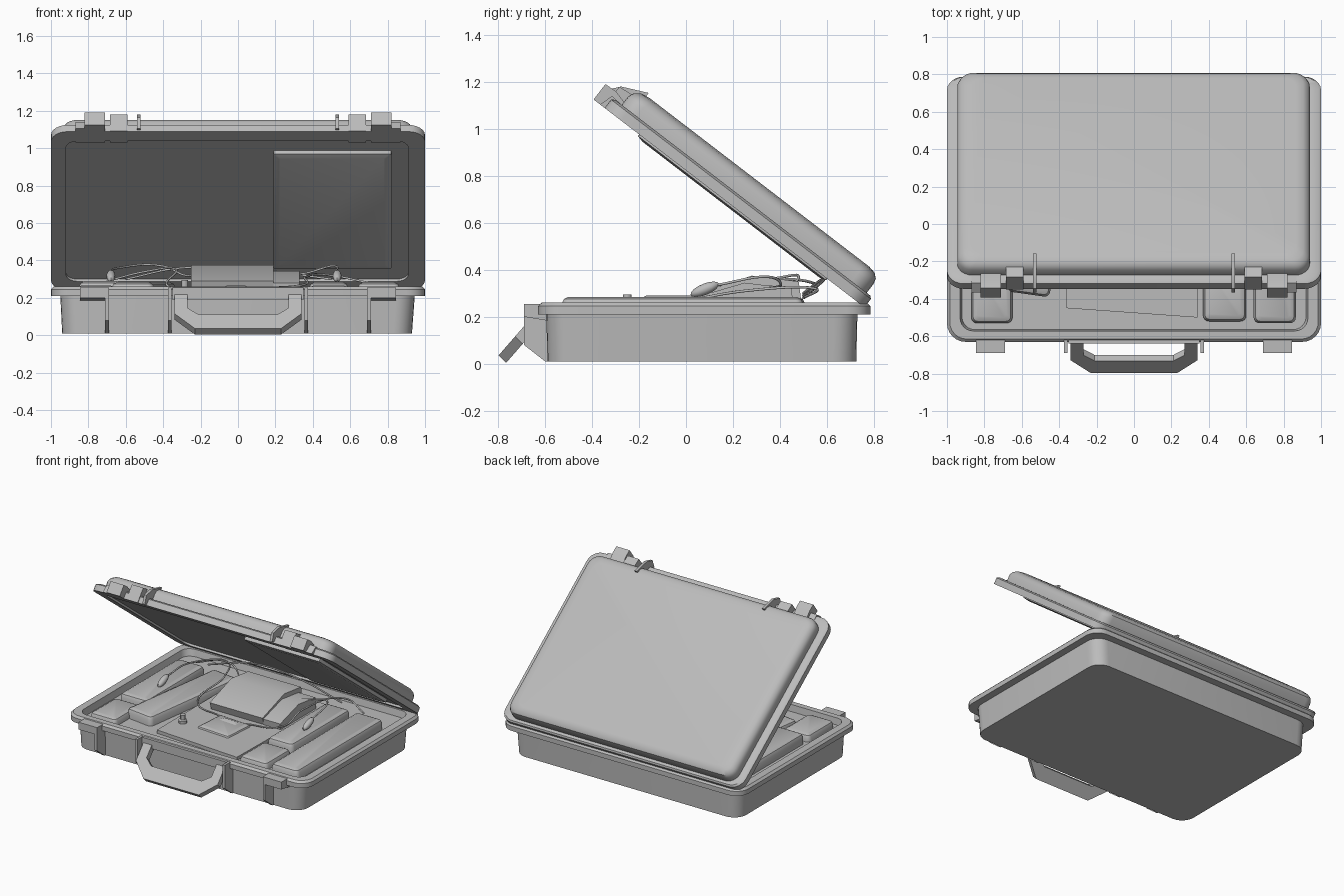
import bpy, bmesh, math
from mathutils import Vector

if "Cube" in bpy.data.objects:
    bpy.data.objects.remove(bpy.data.objects["Cube"])

GREY = bpy.data.materials.new("grey")
GREY.diffuse_color = (0.5, 0.5, 0.5, 1)
GREY.use_nodes = True
GREY.node_tree.nodes["Principled BSDF"].inputs["Base Color"].default_value = GREY.diffuse_color
TILT = math.radians(37.5)


def make(name, verts, faces, lid=False, angle=35):
    me = bpy.data.meshes.new(name)
    me.from_pydata(verts, [], faces)
    bm = bmesh.new()
    bm.from_mesh(me)
    bmesh.ops.recalc_face_normals(bm, faces=bm.faces)
    bm.to_mesh(me)
    bm.free()
    me.materials.append(GREY)
    ob = bpy.data.objects.new(name, me)
    bpy.context.collection.objects.link(ob)
    if lid:                                   # lid parts share the hinge frame
        ob.location = (0, 0.76, 0.24)
        ob.rotation_euler.x = -TILT
    bpy.ops.object.select_all(action='DESELECT')
    ob.select_set(True)
    bpy.context.view_layer.objects.active = ob
    bpy.ops.object.shade_smooth_by_angle(angle=math.radians(angle))
    return ob


def loft(name, sections, lid=False, seg=6):
    """Stack of rounded rectangles (x0, x1, y0, y1, radius, z), capped."""
    verts, faces = [], []
    for x0, x1, y0, y1, r, z in sections:
        for cx, cy, a0 in ((x1 - r, y1 - r, 0), (x0 + r, y1 - r, 90),
                           (x0 + r, y0 + r, 180), (x1 - r, y0 + r, 270)):
            for i in range(seg + 1):
                a = math.radians(a0 + 90 * i / seg)
                verts.append((cx + r * math.cos(a), cy + r * math.sin(a), z))
    n = 4 * (seg + 1)
    for k in range(len(sections) - 1):
        for i in range(n):
            j = (i + 1) % n
            faces.append((k*n + i, k*n + j, k*n + n + j, k*n + n + i))
    faces += [tuple(range(n)), tuple(range(len(verts) - n, len(verts)))]
    return make(name, verts, faces, lid)


def prism(name, profile, x0, x1, lid=False):
    """Extrude a (y, z) profile along x."""
    n = len(profile)
    verts = [(x, y, z) for x in (x0, x1) for y, z in profile]
    faces = [(i, (i+1) % n, n + (i+1) % n, n + i) for i in range(n)]
    faces += [tuple(range(n)), tuple(range(n, 2*n))]
    return make(name, verts, faces, lid)


def pad(name, x0, x1, y0, y1, z, r=0.03, turn=0):
    """Soft-edged block resting on the tray floor."""
    cx, cy = (x0 + x1) / 2, (y0 + y1) / 2
    w, d = (x1 - x0) / 2, (y1 - y0) / 2
    ob = loft(name, [(-w, w, -d, d, r, 0.19), (-w, w, -d, d, r, z - 0.03),
                     (-w + 0.01, w - 0.01, -d + 0.01, d - 0.01, r * 0.8, z - 0.01),
                     (-w + 0.03, w - 0.03, -d + 0.03, d - 0.03, r * 0.5, z)], seg=4)
    ob.location = (cx, cy, 0)
    ob.rotation_euler.z = math.radians(turn)
    return ob


def wire(name, pts, r=0.006):
    cu = bpy.data.curves.new(name, 'CURVE')
    cu.dimensions = '3D'
    cu.bevel_depth, cu.bevel_resolution, cu.resolution_u = r, 1, 8
    sp = cu.splines.new('BEZIER')
    sp.bezier_points.add(len(pts) - 1)
    for b, p in zip(sp.bezier_points, pts):
        b.co = p
        b.handle_left_type = b.handle_right_type = 'AUTO'
    cu.materials.append(GREY)
    bpy.context.collection.objects.link(bpy.data.objects.new(name, cu))


# Lower case with flange and recessed tray
loft("base_case", [(-.94, .93, -.59, .725, .1, .01), (-.95, .945, -.595, .73, .1, .21),
                   (-1, 1, -.63, .785, .1, .21), (-1, 1, -.63, .785, .1, .245),
                   (-.985, .985, -.615, .77, .09, .26), (-.93, .93, -.572, .72, .07, .26),
                   (-.92, .92, -.565, .71, .07, .21)])

# Lid: recessed lining, rim, then rounded shell
loft("lid", [(-.92, .91, -1.31, -.08, .06, .015), (-.92, .91, -1.31, -.08, .06, 0),
             (-1, 1, -1.395, 0, .09, 0), (-1, 1, -1.395, 0, .09, .045),
             (-.985, .985, -1.38, -.01, .08, .055), (-.945, .94, -1.345, -.03, .08, .055),
             (-.945, .94, -1.345, -.03, .08, .1), (-.935, .93, -1.335, -.035, .08, .125),
             (-.91, .905, -1.31, -.055, .07, .143), (-.87, .865, -1.27, -.09, .06, .15)], lid=True)
loft("lid_pocket", [(.19, .82, -1.21, -.2, .01, .02), (.19, .82, -1.21, -.2, .01, -.008),
                    (.22, .79, -1.18, -.23, .01, -.016)], lid=True, seg=2)

# Mirrored latches, lugs and fins
foot = [(-.58, .255), (-.69, .255), (-.69, .08), (-.6, .01), (-.58, .01)]
lug = [(-.58, .255), (-.69, .255), (-.69, .2), (-.6, .185), (-.58, .185)]
for s, side in ((-1, "left"), (1, "right")):
    prism(side + "_lid_latch", [(-1.3, 0), (-1.454, 0), (-1.454, .083), (-1.40, .085),
                                (-1.3, .06)], s * .71, s * .82, True)
    prism(side + "_lid_latch_wing", [(-1.3, 0), (-1.42, 0), (-1.40, .06), (-1.3, .05)],
          s * .82, s * .87, True)
    prism(side + "_lid_clasp", [(-1.3, .0), (-1.40, .0), (-1.40, .11), (-1.3, .12)],
          s * .59, s * .685, True)
    prism(side + "_lid_fin", [(-1.28, .05), (-1.42, .0), (-1.44, .06), (-1.395, .115),
                              (-1.285, .165)], s * .52, s * .54, True)
    prism(side + "_base_latch", lug, s * .71, s * .845)
    prism(side + "_base_latch_fin", foot, s * .69, s * .71)
    prism(side + "_handle_fin", foot, s * .355, s * .373)

# Tilted carrying handle, built as half a U and mirrored
outer = [(.34, .23), (.34, .1), (.23, .02), (0, .02)]
inner = [(.27, .23), (.27, .13), (.21, .095), (0, .095)]
verts, faces = [], []
for path in (outer, inner):
    for dy, dz in ((-.016, .016), (.016, -.016)):
        verts += [(x, -.625 + (z - .2) * .87 + dy, z + dz) for x, z in path]
for i in range(3):
    for a, b in ((0, 4), (4, 12), (12, 8), (8, 0)):
        faces.append((a + i, a + i + 1, b + i + 1, b + i))
faces.append((0, 4, 12, 8))
handle = make("handle", verts, faces)
handle.modifiers.new("mirror", 'MIRROR')
prism("handle_mount", [(-.59, .19), (-.64, .19), (-.64, .255), (-.59, .255)], -.35, .35)

# Padded blocks in the tray
pad("left_front_block", -.87, -.65, -.53, -.22, .265)
pad("left_outer_pad", -.85, -.62, -.2, .5, .29)
pad("left_inner_pad", -.62, -.39, -.38, .5, .285, turn=-8)
pad("right_front_block", .37, .6, -.52, -.22, .265)
pad("right_inner_pad", .38, .59, -.2, .5, .285)
pad("right_outer_pad", .64, .865, -.53, .5, .285)
make("centre_plate", [(x, y, z) for z in (.2, .235)
                      for x, y in ((-.36, -.45), (.34, -.5), (.36, .55), (-.36, .55))],
     [(0, 1, 2, 3), (4, 5, 6, 7), (0, 1, 5, 4), (1, 2, 6, 5), (2, 3, 7, 6), (3, 0, 4, 7)])

# Control box with sloping top, side wedge and keypad
box = prism("control_box", [(.05, .2), (.02, .29), (.28, .375), (.48, .35), (.5, .2)], -.25, .19)
wedge = prism("box_wedge", [(.04, .2), (.03, .28), (.25, .345), (.45, .32), (.46, .2)], .19, .33)
pad("keypad", -.15, .13, -.28, -.02, .255, .015, -4)
pad("keypad_screen", -.09, .07, -.12, -.05, .265, .01, -4)

# Knob on the plate
loft("knob", [(-.315, -.255, -.28, -.22, .03, .23), (-.315, -.255, -.28, -.22, .03, .255),
              (-.303, -.267, -.268, -.232, .018, .26), (-.303, -.267, -.268, -.232, .018, .295)], seg=3)

# Oval caps on the pads and the wires that lead to the box
for name, x in (("left_cap", -.68), ("right_cap", .53)):
    bm = bmesh.new()
    bmesh.ops.create_uvsphere(bm, u_segments=12, v_segments=8, radius=1)
    bmesh.ops.scale(bm, vec=(.024, .065, .024), verts=bm.verts)
    vs = [tuple(v.co) for v in bm.verts]
    fs = [tuple(v.index for v in f.verts) for f in bm.faces]
    bm.free()
    cap = make(name, vs, fs)
    cap.location = (x, .08, .317)
    cap.rotation_euler.x = math.radians(22)
wire("left_wire", [(-.68, .13, .335), (-.64, .35, .36), (-.4, .48, .37), (-.28, .42, .32), (-.22, .35, .33)])
wire("left_low_wire", [(-.7, .5, .29), (-.5, .55, .34), (-.33, .3, .35), (-.37, .05, .26), (-.1, -.05, .25)])
wire("right_wire", [(.53, .13, .335), (.5, .35, .37), (.35, .4, .33), (.22, .3, .33)])
wire("right_low_wire", [(.7, .5, .28), (.5, .55, .32), (.36, .25, .31), (.35, .02, .27), (.1, -.05, .25)])
wire("back_wire", [(-.6, .5, .3), (-.3, .58, .36), (.1, .58, .35), (.5, .52, .3)])
